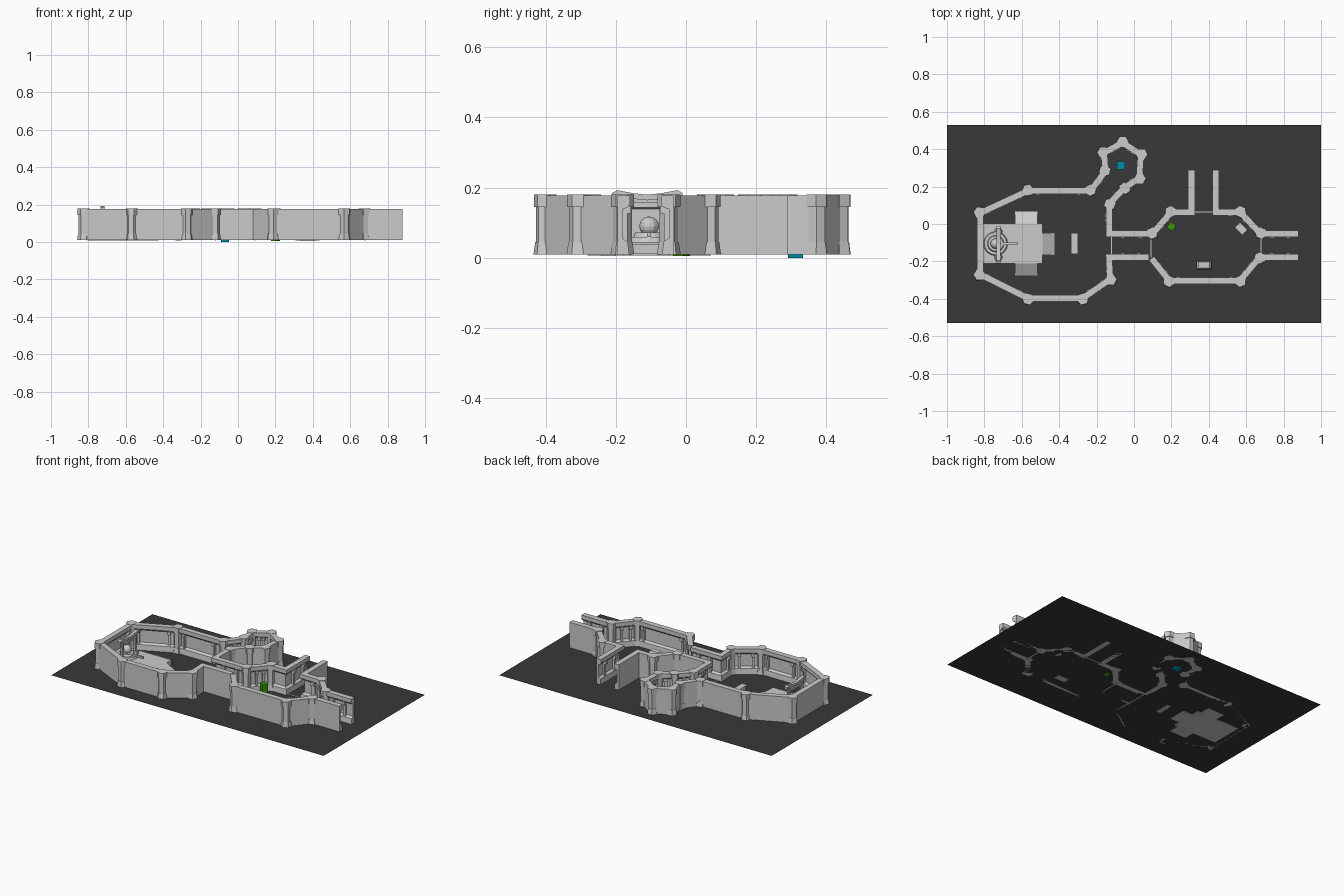
import bpy, bmesh, math
from mathutils import Vector, Matrix

if "Cube" in bpy.data.objects:
    bpy.data.objects.remove(bpy.data.objects["Cube"])

Z0 = 0.01  # floor level


def finish(name, bm, color=None):
    bmesh.ops.recalc_face_normals(bm, faces=bm.faces)
    me = bpy.data.meshes.new(name)
    bm.to_mesh(me)
    bm.free()
    ob = bpy.data.objects.new(name, me)
    bpy.context.collection.objects.link(ob)
    if color:
        mat = bpy.data.materials.new(name + "_colour")
        mat.diffuse_color = (*color, 1)
        mat.use_nodes = True
        mat.node_tree.nodes["Principled BSDF"].inputs["Base Color"].default_value = mat.diffuse_color
        me.materials.append(mat)
    return ob


def add_box(bm, c, s, rot=0.0, taper=1.0):
    vs = bmesh.ops.create_cube(bm, size=1)["verts"]
    m = Matrix.Translation(c) @ Matrix.Rotation(rot, 4, 'Z') @ Matrix.Diagonal((*s, 1))
    for v in vs:
        if v.co.z > 0:
            v.co.x *= taper
            v.co.y *= taper
        v.co = m @ v.co


def add_prism(bm, x, y, z0, z1, r0, r1, n=6, rot=0.0):
    m = Matrix.Translation((x, y, (z0 + z1) / 2)) @ Matrix.Rotation(rot, 4, 'Z')
    bmesh.ops.create_cone(bm, cap_ends=True, segments=n, radius1=r0, radius2=r1,
                          depth=z1 - z0, matrix=m)


def add_wedge(bm, x, y, direction, width, run, height):
    # sloped stair flank: high edge at (x, y), falling along direction
    d = Vector(direction)
    s = Vector((-d.y, d.x)) * width / 2
    ends = []
    for k in (-1, 1):
        p = Vector((x, y)) + s * k
        q = p + d * run
        ends.append([bm.verts.new((p.x, p.y, Z0 - .003)), bm.verts.new((q.x, q.y, Z0 - .003)),
                     bm.verts.new((p.x, p.y, height))])
    a, b = ends
    bm.faces.new(a)
    bm.faces.new(b)
    for i in range(3):
        j = (i + 1) % 3
        bm.faces.new((a[i], a[j], b[j], b[i]))


# floor slab
bm = bmesh.new()
bm.faces.new([bm.verts.new(p) for p in
              ((-1, -.53, Z0), (1, -.53, Z0), (1, .53, Z0), (-1, .53, Z0))])
finish("floor", bm, (.04, .04, .04))

# wall runs, outer line, room interior on the right-hand side
RUNS = [
    [(.08, -.195), (-.115, -.195), (-.11, -.305), (-.27, -.415), (-.57, -.415), (-.84, -.28),
     (-.84, .07), (-.57, .195), (-.24, .195), (-.17, .29), (-.18, .39), (-.06, .455), (.055, .38),
     (.045, .235), (-.04, .18), (-.115, .1), (-.115, -.035), (.09, -.035), (.19, .08),
     (.29, .08), (.29, .29)],
    [(.455, .29), (.455, .08), (.575, .08), (.685, -.035), (.88, -.035)],
    [(.88, -.195), (.68, -.195), (.575, -.32), (.18, -.32), (.08, -.195)],
]
# wall cross-section: plain outside, cap and plinth around a recessed panel inside
PROFILE = [(0, Z0), (0, .178), (.035, .178), (.035, .152), (.028, .143), (.014, .139),
           (.014, .056), (.029, .046), (.033, Z0)]


def right(p, q):
    d = (q - p).normalized()
    return Vector((d.y, -d.x))


walls, pillars, trims = bmesh.new(), bmesh.new(), bmesh.new()
for run in RUNS:
    pts = [Vector(p) for p in run]
    rings = []
    for i, p in enumerate(pts):
        n1 = right(pts[max(i - 1, 0)], pts[max(i, 1)])
        last = len(pts) - 1
        n2 = right(pts[min(i, last - 1)], pts[min(i + 1, last)])
        m = (n1 + n2) / (1 + n1.dot(n2))
        rings.append([walls.verts.new((*(p + m * d), z)) for d, z in PROFILE])
        # corner pillar with a wider cap
        if 0 < i < last and .2 < n1.dot(n2) < .99:
            c = p + m * .014
            a = math.atan2(m.y, m.x)
            add_prism(pillars, c.x, c.y, Z0, .145, .027, .027, 6, a)
            add_prism(pillars, c.x, c.y, .145, .18, .033, .033, 6, a)
            add_prism(pillars, c.x, c.y, Z0, .045, .034, .029, 6, a)
    for a, b in zip(rings, rings[1:]):
        for i in range(len(PROFILE)):
            j = (i + 1) % len(PROFILE)
            walls.faces.new((a[i], a[j], b[j], b[i]))
    walls.faces.new(rings[0])
    walls.faces.new(rings[-1])
    # panel ribs and brackets on the inner face
    for p, q in zip(pts, pts[1:]):
        L = (q - p).length
        if L < .1:
            continue
        n, d = right(p, q), (q - p).normalized()
        ang = math.atan2(d.y, d.x)
        for t in (.055, L - .055):
            c = p + d * t + n * .018
            add_box(trims, (c.x, c.y, .098), (.014, .02, .1), ang)
            c = c + n * .012
            add_box(trims, (c.x, c.y, .137), (.02, .018, .022), ang)
finish("walls", walls)
finish("corner_pillars", pillars)
finish("wall_ribs", trims)

# doorway sills
bm = bmesh.new()
for x, y, sx, sy in ((-.12, -.115, .006, .13), (.09, -.115, .006, .13),
                     (.68, -.115, .006, .13), (.372, .065, .13, .006)):
    add_box(bm, (x, y, Z0), (sx, sy, .006))
finish("door_sills", bm)

# raised dais with three sloped stair flights
bm = bmesh.new()
add_box(bm, (-.647, -.105, .026), (.315, .215, .038))
add_wedge(bm, -.575, .002, (0, 1), .12, .07, .045)
add_wedge(bm, -.575, -.212, (0, -1), .12, .07, .045)
add_wedge(bm, -.49, -.107, (1, 0), .12, .07, .045)
finish("dais", bm)

# round shrine pedestal with raised rim and orb
bm = bmesh.new()
add_prism(bm, -.74, -.105, .045, .06, .065, .06, 16)
add_prism(bm, -.74, -.105, .06, .072, .045, .04, 16)
add_box(bm, (-.69, -.105, .066), (.14, .012, .012))
bmesh.ops.create_uvsphere(bm, u_segments=12, v_segments=8, radius=.028,
                          matrix=Matrix.Translation((-.74, -.105, .09)))
finish("pedestal", bm)

# gate posts and upswept beam over the dais
bm = bmesh.new()
for k in (-1, 1):
    y = -.11 + k * .068
    add_prism(bm, -.725, y, .045, .06, .022, .018, 8)
    add_prism(bm, -.725, y, .06, .18, .012, .01, 8)
add_box(bm, (-.725, -.11, .15), (.012, .17, .014))
finish("gate_posts", bm)
bm = bmesh.new()
rows = []
for y, z in ((-.1, .185), (-.085, .193), (-.04, .184), (0, .18), (.04, .184), (.085, .193), (.1, .185)):
    rows.append([bm.verts.new((-.725 + dx, -.11 + y, z + dz))
                 for dx, dz in ((-.01, -.016), (.01, -.016), (.01, 0), (-.01, 0))])
for a, b in zip(rows, rows[1:]):
    for i in range(4):
        j = (i + 1) % 4
        bm.faces.new((a[i], a[j], b[j], b[i]))
bm.faces.new(rows[0])
bm.faces.new(rows[-1])
finish("gate_beam", bm)

# altar block in front of the dais
bm = bmesh.new()
add_box(bm, (-.318, -.105, .02), (.03, .1, .024))
add_box(bm, (-.318, -.105, .036), (.038, .112, .008))
finish("altar", bm)

# chest with bevelled lid
bm = bmesh.new()
add_box(bm, (.375, -.22, .022), (.076, .04, .034))
add_box(bm, (.375, -.22, .046), (.08, .044, .014), 0, .75)
finish("chest", bm)

# turned crate in the corner
bm = bmesh.new()
a = math.radians(-45)
add_box(bm, (.572, -.025, .024), (.05, .034, .028), a)
add_box(bm, (.572, -.025, .041), (.056, .04, .006), a)
finish("crate", bm)

# coloured standing markers
bm = bmesh.new()
add_box(bm, (.2, -.013, .043), (.036, .036, .075), math.radians(-30))
finish("green_marker", bm, (.04, .33, 0))
bm = bmesh.new()
add_box(bm, (-.07, .312, .038), (.042, .042, .076))
finish("teal_marker", bm, (0, .27, .4))
